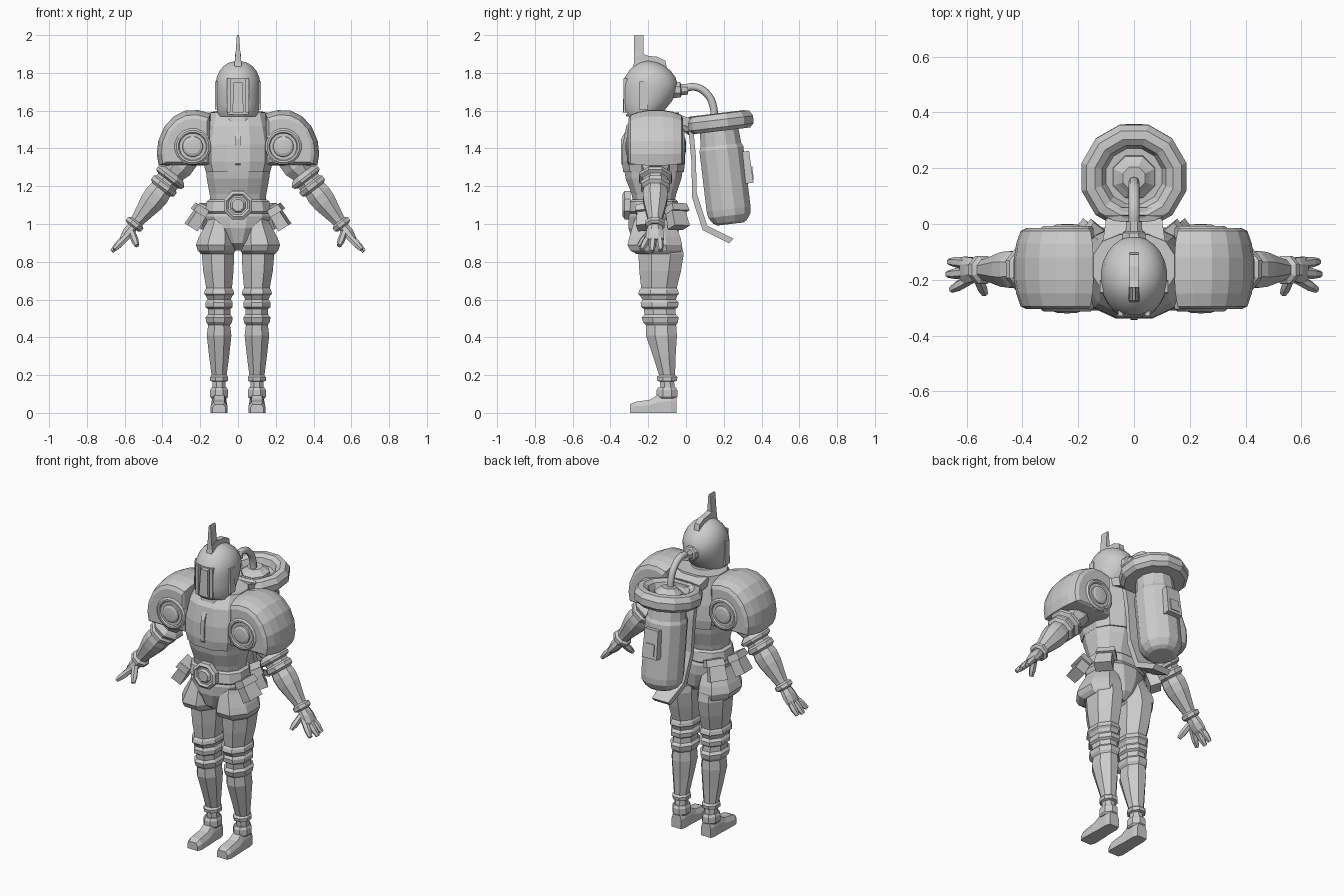
import bpy, bmesh, math
from mathutils import Matrix, Vector

GREY = bpy.data.materials.new("plain_grey")
GREY.diffuse_color = (0.6, 0.6, 0.6, 1)


def skin(name, rings, mirror=False, smooth=0, mat=None):
    """Bridge equal-sized point rings into a capped solid."""
    bm = bmesh.new()
    loops = [[bm.verts.new(mat @ Vector(p) if mat else p) for p in r] for r in rings]
    n = len(loops[0])
    for a, b in zip(loops, loops[1:]):
        for i in range(n):
            j = (i + 1) % n
            bm.faces.new((a[i], a[j], b[j], b[i]))
    bm.faces.new(loops[0][::-1])
    bm.faces.new(loops[-1])
    bmesh.ops.recalc_face_normals(bm, faces=bm.faces)
    me = bpy.data.meshes.new(name)
    bm.to_mesh(me)
    bm.free()
    me.materials.append(GREY)
    ob = bpy.data.objects.new(name, me)
    bpy.context.collection.objects.link(ob)
    if mirror:
        m = ob.modifiers.new("mirror", 'MIRROR')
        m.use_mirror_merge = False
        m.mirror_object = None
    if smooth:
        shade(ob, smooth)
    return ob


def shade(ob, angle):
    bpy.ops.object.select_all(action='DESELECT')
    ob.select_set(True)
    bpy.context.view_layer.objects.active = ob
    bpy.ops.object.shade_smooth_by_angle(angle=math.radians(angle))


def ring(z, rx, ry, cx=0, cy=0, n=8, p=1.0):
    """Ring at height z with flats facing the axes; p < 1 makes it boxier."""
    k = 1 / math.cos(math.pi / n) if p == 1 else 1
    out = []
    for i in range(n):
        a = 2 * math.pi * (i + 0.5) / n
        c, s = math.cos(a), math.sin(a)
        out.append((cx + k * rx * math.copysign(abs(c) ** p, c),
                    cy + k * ry * math.copysign(abs(s) ** p, s), z))
    return out


def loft(name, secs, n=8, p=1.0, **kw):
    return skin(name, [ring(*s, n=n, p=p) for s in secs], **kw)


def turned(name, prof, n=12, **kw):
    return skin(name, [ring(z, r, r, n=n) for z, r in prof], **kw)


def axis(origin, direction):
    """Matrix that sends local z along a direction."""
    z = Vector(direction).normalized()
    y = Vector((0, 1, 0)) if abs(z.y) < 0.5 else Vector((0, 0, 1))
    x = y.cross(z).normalized()
    y = z.cross(x)
    return Matrix.Translation(origin) @ Matrix((x, y, z)).transposed().to_4x4()


def box(name, c, size, rot=(0, 0, 0), taper=1.0, **kw):
    x, y, z = (s / 2 for s in size)
    sq = [(-1, -1), (1, -1), (1, 1), (-1, 1)]
    m = Matrix.Translation(c)
    for ang, ax in zip(rot, "XYZ"):
        m = m @ Matrix.Rotation(math.radians(ang), 4, ax)
    return skin(name, [[(x * a, y * b, -z) for a, b in sq],
                       [(x * a * taper, y * b * taper, z) for a, b in sq]], mat=m, **kw)


def extrude_x(name, prof, half):
    return skin(name, [[(s * half, y, z) for y, z in prof] for s in (-1, 1)])


# Helmet: sections given as z, half width, front y, back y
head = [(1.57, .10, -.315, -.15), (1.60, .112, -.335, -.115), (1.65, .116, -.34, -.075),
        (1.70, .119, -.342, -.05), (1.74, .119, -.338, -.045), (1.775, .113, -.325, -.055),
        (1.81, .098, -.302, -.08), (1.835, .077, -.277, -.11), (1.853, .05, -.25, -.145),
        (1.862, .02, -.22, -.18)]
helmet = loft("helmet", [(z, rx, (b - f) / 2, 0, (b + f) / 2) for z, rx, f, b in head], n=24)
slot = box("visor_cutter", (0, -.34, 1.675), (.11, .075, .19))
slot.hide_render = True
cut = helmet.modifiers.new("visor", 'BOOLEAN')
cut.operation, cut.object, cut.solver = 'DIFFERENCE', slot, 'EXACT'
bpy.context.view_layer.objects.active = helmet
bpy.ops.object.modifier_apply(modifier="visor")
bpy.data.objects.remove(slot)
shade(helmet, 35)
box("visor_bar", (0, -.31, 1.67), (.06, .05, .16), taper=.75)
box("visor_side", (.048, -.315, 1.68), (.018, .03, .18), mirror=True)
box("ear_bar", (.113, -.225, 1.68), (.02, .05, .15), (0, 0, 0), .8, mirror=True)
extrude_x("crest", [(-.28, 1.83), (-.20, 1.85), (-.10, 1.82), (-.11, 1.865),
                    (-.15, 1.885), (-.20, 1.89), (-.23, 1.90), (-.27, 1.88)], .017)
skin("antenna", [[(-w, -.275, z), (w, -.275, z), (w, -.225, z), (-w, -.225, z)]
                 for z, w in ((1.84, .02), (1.9, .013), (1.99, .007), (2.0, .004))])

# Neck, torso and belt
loft("neck", [(1.5, .10, .11, 0, -.18), (1.54, .085, .095, 0, -.19), (1.6, .08, .09, 0, -.2)], n=12)
loft("collar", [(1.53, .14, .13, 0, -.17), (1.56, .135, .125, 0, -.17),
                (1.575, .10, .11, 0, -.18)], n=12)
loft("breastplate", [(1.275, .175, .165, 0, -.172), (1.33, .19, .172, 0, -.172),
                     (1.42, .19, .168, 0, -.172), (1.52, .17, .15, 0, -.17),
                     (1.59, .15, .115, 0, -.15)], n=12, p=.8)
loft("abdomen", [(1.08, .145, .105, 0, -.17), (1.16, .155, .122, 0, -.17),
                 (1.24, .17, .152, 0, -.172), (1.32, .18, .165, 0, -.172)], n=12, p=.85)
extrude_x("chest_ridge", [(-.30, 1.27), (-.345, 1.32), (-.343, 1.45), (-.30, 1.53)], .012)
loft("belt", [(1.055, .17, .13, 0, -.17), (1.065, .18, .14, 0, -.17),
              (1.12, .17, .13, 0, -.17), (1.13, .155, .12, 0, -.17)], n=12, p=.85)
turned("buckle", [(0, .075), (.03, .075), (.04, .06), (.03, .05), (.03, .04), (.042, .03)],
       8, mat=axis((0, -.295, 1.10), (0, -1, 0)))
for name, c, rot in (("front_pouch", (.215, -.21, 1.035), (0, -32, -10)),
                     ("back_pouch", (.17, -.05, 1.04), (12, -18, 40))):
    box(name, c, (.065, .10, .125), rot, .85, mirror=True)
    box(name + "_flap", (c[0] - .015, c[1], c[2] + .04), (.075, .11, .04), rot, .9, mirror=True)

# Pelvis, with the front wedge and hip flares
loft("pelvis", [(.86, .03, .07, 0, -.16), (.90, .08, .115, 0, -.165), (.98, .15, .135, 0, -.17),
                (1.04, .175, .135, 0, -.17), (1.07, .165, .125, 0, -.17)], n=12)
loft("hip_flare", [(.84, .085, .115, .11, -.145), (.86, .10, .135, .113, -.16),
                   (.89, .108, .145, .115, -.165), (.93, .098, .135, .11, -.165),
                   (1.0, .07, .11, .10, -.17), (1.05, .05, .09, .10, -.17)], mirror=True)

# Leg: z, half width, half depth, centre x, centre y
loft("leg", [(.10, .035, .04, .1, -.095), (.165, .035, .037, .1, -.1), (.17, .047, .052, .1, -.1),
             (.19, .047, .055, .1, -.1), (.20, .04, .042, .1, -.1), (.30, .053, .06, .1, -.115),
             (.41, .065, .082, .1, -.13), (.465, .058, .08, .1, -.132), (.48, .068, .092, .1, -.135),
             (.505, .072, .098, .1, -.137), (.52, .06, .083, .1, -.137), (.55, .06, .083, .1, -.14),
             (.56, .072, .098, .1, -.14), (.585, .072, .1, .1, -.14), (.60, .062, .088, .1, -.142),
             (.62, .07, .098, .1, -.145), (.63, .08, .108, .1, -.145), (.65, .075, .102, .1, -.145),
             (.66, .068, .094, .1, -.143), (.75, .08, .11, .104, -.137),
             (.84, .086, .12, .106, -.132), (.90, .08, .11, .106, -.135)], mirror=True)
loft("ankle_band", [(.075, .04, .045, .1, -.1), (.085, .047, .055, .1, -.1),
                    (.12, .047, .055, .1, -.1), (.135, .04, .047, .1, -.1)], mirror=True)
# Foot: sections from heel to toe as y, half width, top z
skin("foot", [[(.1 - w, y, 0), (.1 + w, y, 0), (.1 + w, y, t * .6),
               (.1 + w * .65, y, t), (.1 - w * .65, y, t), (.1 - w, y, t * .6)]
              for y, w, t in ((-.05, .032, .09), (-.08, .04, .105), (-.15, .04, .095),
                              (-.19, .043, .07), (-.27, .045, .058), (-.297, .035, .045))], mirror=True)

# Shoulder pad: arched profile swept front to back, with round bosses on both faces
arch = [(.145, 1.31), (.145, 1.585), (.21, 1.603), (.28, 1.60), (.34, 1.57),
        (.39, 1.515), (.422, 1.44), (.43, 1.37), (.42, 1.31)]
skin("shoulder_pad", [[(.235 + (x - .235) * s, y, 1.39 + (z - 1.39) * s) for x, z in arch]
                      for y, s in ((-.305, .78), (-.295, .88), (-.25, .96), (-.20, 1),
                                   (-.12, 1), (-.07, .96), (-.025, .88), (-.015, .78))], mirror=True)
for side, y, d in (("front", -.29, -1), ("back", -.03, 1)):
    turned(side + "_shoulder_boss",
           [(-.02, .095), (.015, .095), (.023, .085), (.023, .075), (.012, .068), (.012, .055),
            (.022, .052), (.028, .038), (.03, .01)], 16, mirror=True,
           mat=axis((.24, y, 1.41), (0, d, 0)))

# Arm and hand, built along the arm axis
arm = axis((.24, -.16, 1.40), (.36, -.005, -.47))
turned("arm", [(0, .07), (.12, .075), (.165, .06), (.175, .075), (.19, .088), (.205, .085),
               (.215, .065), (.23, .065), (.24, .076), (.262, .076), (.275, .06), (.31, .066),
               (.36, .062), (.47, .038), (.485, .036), (.495, .05), (.515, .05), (.525, .036)],
       8, mirror=True, mat=arm)
loft("palm", [(.515, .027, .035), (.56, .03, .045), (.60, .022, .048), (.615, .015, .045)],
     mirror=True, mat=arm)
skin_tips = (("index_finger", (.59, -.20, .93), (.655, -.235, .865)),
             ("middle_finger", (.60, -.175, .93), (.668, -.18, .855)),
             ("little_finger", (.60, -.14, .93), (.662, -.135, .86)),
             ("thumb", (.56, -.195, .95), (.535, -.25, .885)))
for name, a, b in skin_tips:
    d = Vector(b) - Vector(a)
    turned(name, [(-.02, .016), (d.length * .6, .017), (d.length, .011)], 6, mirror=True,
           mat=axis(a, d))

# Tilted tank with hollow collar and rear plate
tank = axis((0, .235, 1.0), (0, -.12, 1))
turned("tank", [(0, .07), (.012, .09), (.045, .112), (.08, .117), (.40, .117), (.42, .108),
                (.54, .10)], 12, mat=tank)
turned("tank_collar", [(.495, .115), (.495, .165), (.515, .185), (.555, .188), (.585, .17),
                       (.59, .14), (.575, .115), (.54, .10), (.54, .05)], 12, mat=tank)
turned("tank_cap", [(.53, .075), (.56, .075), (.575, .055), (.59, .04)], 8, mat=tank)
box("tank_plate", (0, .322, 1.30), (.10, .05, .17), (7, 0, 0), .9)
box("tank_gauge", (0, .345, 1.27), (.06, .02, .07), (7, 0, 0))

# Carrying frame and bracket
path = [(.02, 1.56, .10), (.04, 1.35, .085), (.045, 1.15, .075), (.10, .98, .065), (.24, .91, .055)]
skin("back_frame", [[(-w, y - .012, z - .012), (w, y - .012, z - .012),
                     (w, y + .012, z + .012), (-w, y + .012, z + .012)] for y, z, w in path])
skin("collar_bracket", [[(-w, y, z - .05), (w, y, z - .05), (w, y, z), (-w, y, z)]
                        for y, z, w in ((-.16, 1.59, .14), (-.05, 1.585, .11),
                                        (.02, 1.56, .10), (.06, 1.565, .125))])

# Breathing hose with nozzle
curve = bpy.data.curves.new("hose", 'CURVE')
curve.dimensions, curve.bevel_depth, curve.bevel_resolution = '3D', .02, 2
curve.resolution_u = 5
pts = [(0, -.02, 1.715), (0, .05, 1.725), (0, .115, 1.685), (0, .145, 1.62), (0, .15, 1.55)]
sp = curve.splines.new('BEZIER')
sp.bezier_points.add(len(pts) - 1)
for bp, p in zip(sp.bezier_points, pts):
    bp.co, bp.handle_left_type, bp.handle_right_type = p, 'AUTO', 'AUTO'
curve.materials.append(GREY)
bpy.context.collection.objects.link(bpy.data.objects.new("hose", curve))
turned("hose_nozzle", [(-.03, .045), (.025, .04), (.03, .03), (.065, .028)], 8,
       mat=axis((0, -.055, 1.71), (0, 1, .05)))
